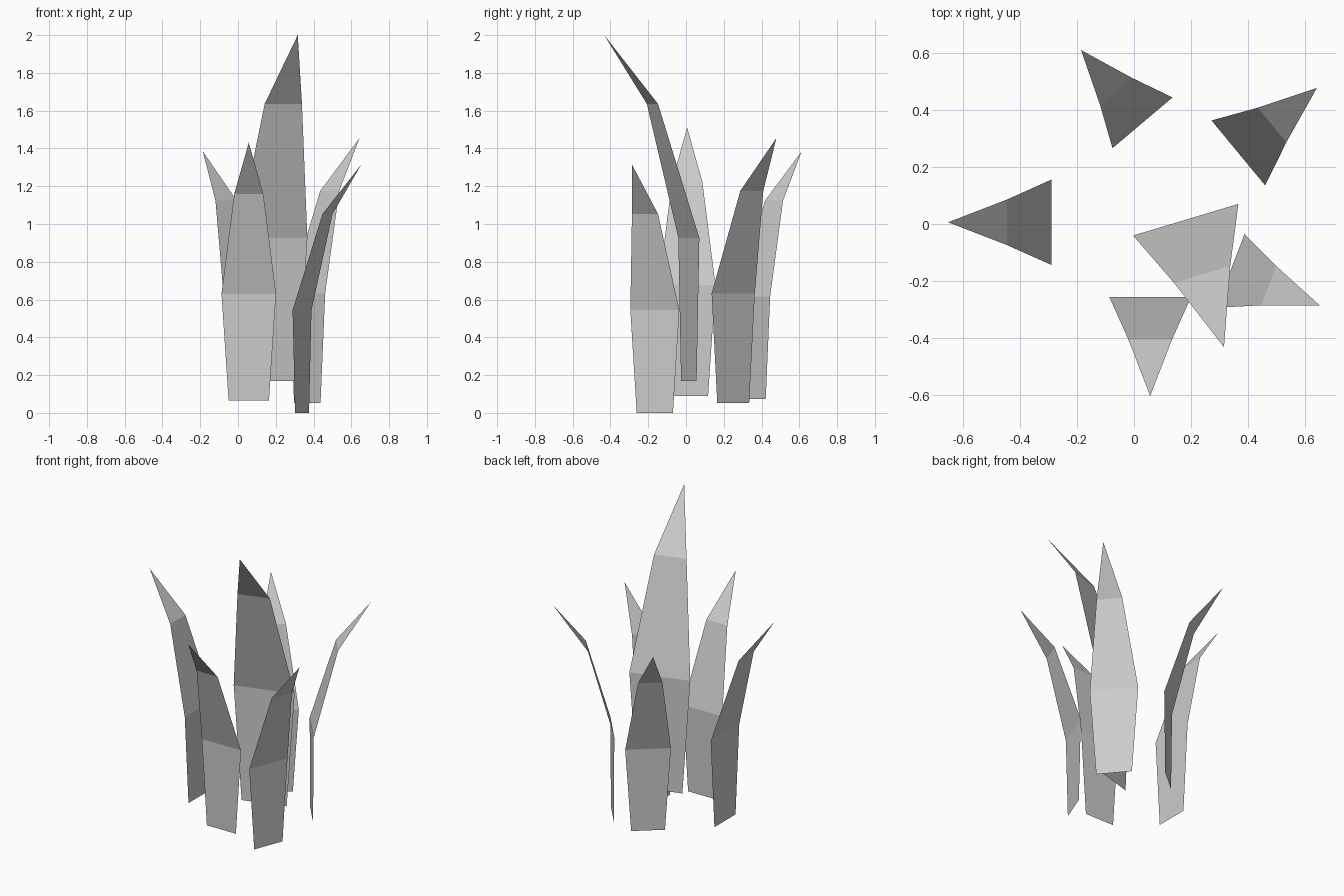
import bpy
import bmesh
from math import radians
from mathutils import Matrix, Vector

cube = bpy.data.objects.get("Cube")
if cube:
    bpy.data.objects.remove(cube, do_unlink=True)

# One plain grey for every leaf
grey = bpy.data.materials.new("leaf grey")
grey.use_nodes = True
colour = (0.6, 0.6, 0.6, 1)
grey.diffuse_color = colour
grey.node_tree.nodes["Principled BSDF"].inputs["Base Color"].default_value = colour

# Leaf outline: half width, outward bend, height
ROWS = [(0.111, 0, 0), (0.15, 0, 0.587), (0.08, 0.156, 1.137)]
TIP = (0.363, 0, 1.42)


def make_leaf(name, place, angle, size):
    """Flat leaf sheet that bends outward towards the given heading."""
    bm = bmesh.new()
    rows = [[bm.verts.new((out, side * half, z)) for side in (-1, 1)]
            for half, out, z in ROWS]
    for low, high in zip(rows, rows[1:]):
        bm.faces.new((low[0], low[1], high[1], high[0]))
    bm.faces.new((*rows[-1], bm.verts.new(TIP)))
    bm.transform(Matrix.Translation(Vector(place))
                 @ Matrix.Rotation(radians(angle), 4, "Z")
                 @ Matrix.Scale(size, 4))
    mesh = bpy.data.meshes.new(name)
    bm.to_mesh(mesh)
    bm.free()
    mesh.materials.append(grey)
    bpy.context.collection.objects.link(bpy.data.objects.new(name, mesh))


# Ring of leaves around one tall leaf
make_leaf("front_leaf", (0.057, -0.256, 0.065), -90, 0.962)
make_leaf("right_leaf", (-0.291, 0.006, 0.09), 180, 1.0)
make_leaf("tall_leaf", (0.182, 0.015, 0.17), -73.3, 1.289)
make_leaf("front_left_leaf", (0.339, -0.165, 0), -21.1, 0.926)
make_leaf("back_left_leaf", (0.367, 0.25, 0.052), 39.6, 0.988)
make_leaf("back_leaf", (0.03, 0.356, 0.074), 130.2, 0.923)
